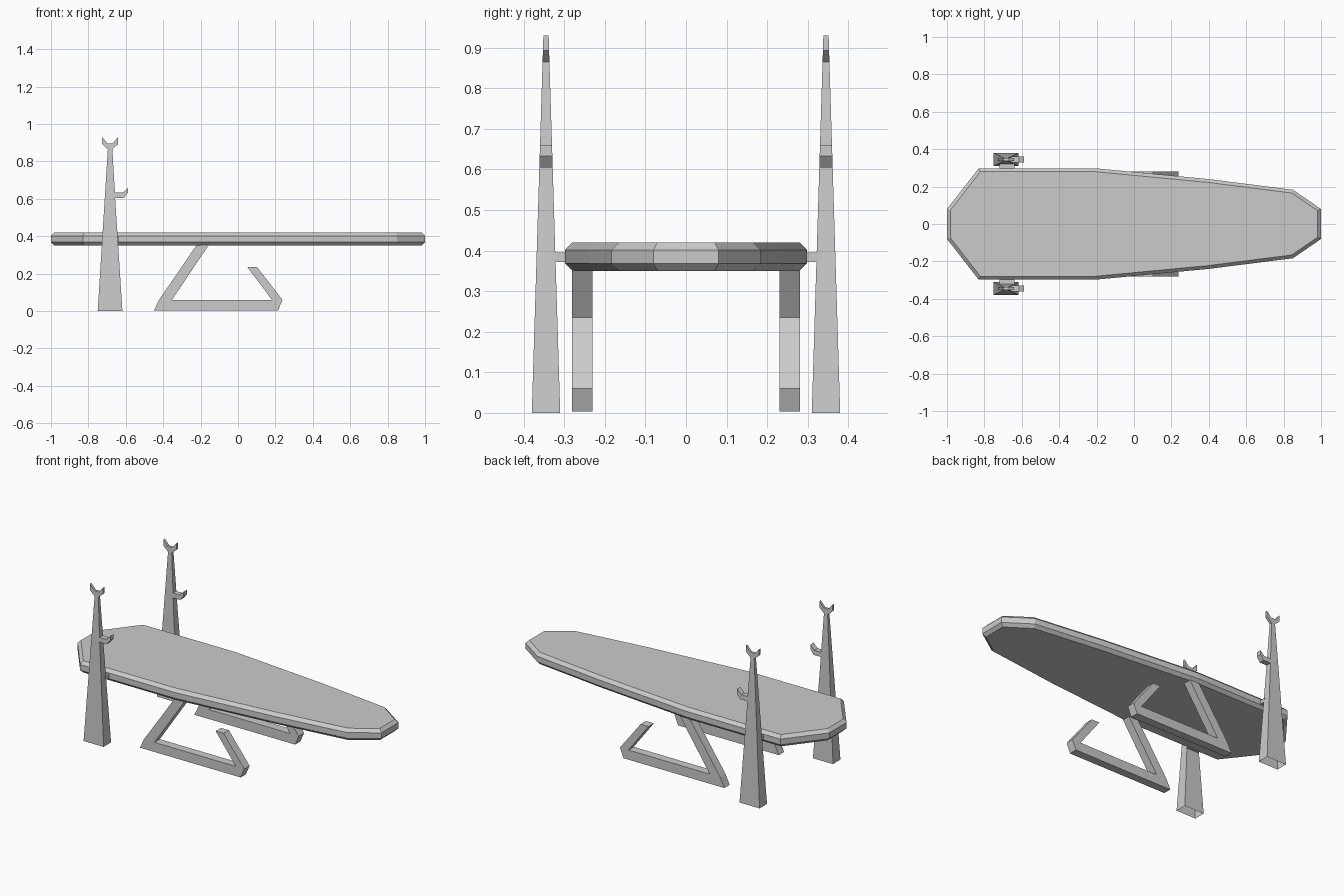
import bpy, bmesh

if "Cube" in bpy.data.objects:
    bpy.data.objects.remove(bpy.data.objects["Cube"])


def make_object(name, bm, mirror=False):
    bmesh.ops.recalc_face_normals(bm, faces=bm.faces)
    mesh = bpy.data.meshes.new(name)
    bm.to_mesh(mesh)
    bm.free()
    obj = bpy.data.objects.new(name, mesh)
    bpy.context.collection.objects.link(obj)
    if mirror:
        m = obj.modifiers.new("Mirror", 'MIRROR')
        m.use_axis = (False, True, False)
        m.use_mirror_merge = False
    return obj


def prism(front, back):
    """Solid between two matching outlines."""
    bm = bmesh.new()
    a = [bm.verts.new(p) for p in front]
    b = [bm.verts.new(p) for p in back]
    n = len(a)
    bm.faces.new(a)
    bm.faces.new(b[::-1])
    sides = [bm.faces.new((a[i], b[i], b[(i + 1) % n], a[(i + 1) % n])) for i in range(n)]
    bmesh.ops.recalc_face_normals(bm, faces=bm.faces)
    return bm, sides


# Bench pad: tapered board with chamfered rims
half = [(-1, 0.08), (-0.83, 0.298), (-0.21, 0.298), (0.4, 0.24), (0.85, 0.183), (1, 0.08)]
outline = half + [(x, -y) for x, y in reversed(half)]
bm, _ = prism([(x, y, 0.35) for x, y in outline], [(x, y, 0.42) for x, y in outline])
pad = make_object("bench_pad", bm)
bev = pad.modifiers.new("Bevel", 'BEVEL')
bev.width = 0.018
bev.segments = 1
bev.limit_method = 'ANGLE'
bev.angle_limit = 1.3

# Bent bar legs under the pad, one each side
leg = [(-0.449, 0.003), (-0.422, 0.06), (-0.222, 0.352), (-0.157, 0.352), (-0.353, 0.06),
       (0.182, 0.06), (0.05, 0.235), (0.102, 0.235), (0.238, 0.06), (0.214, 0.003)]
bm, _ = prism([(x, 0.231, z) for x, z in leg], [(x, 0.281, z) for x, z in leg])
make_object("bench_leg", bm, mirror=True)

# Tapered uprights with top fork and safety hook, open underneath
post = [(-0.75, 0), (-0.696, 0.865), (-0.727, 0.893), (-0.727, 0.93), (-0.699, 0.897),
        (-0.669, 0.897), (-0.641, 0.93), (-0.641, 0.893), (-0.672, 0.865),
        (-0.658, 0.633), (-0.615, 0.633), (-0.588, 0.66), (-0.588, 0.633),
        (-0.61, 0.605), (-0.657, 0.605), (-0.618, 0)]
thick = lambda z: 0.035 - 0.0285 * z / 0.93
bm, sides = prism([(x, 0.345 - thick(z), z) for x, z in post],
                  [(x, 0.345 + thick(z), z) for x, z in post])
bmesh.ops.delete(bm, geom=[sides[-1]], context='FACES_ONLY')
make_object("rack_upright", bm, mirror=True)

# Short brackets joining the uprights to the pad
br = [(-0.72, 0.372), (-0.64, 0.372), (-0.64, 0.395), (-0.72, 0.395)]
bm, _ = prism([(x, 0.29, z) for x, z in br], [(x, 0.33, z) for x, z in br])
make_object("upright_bracket", bm, mirror=True)
